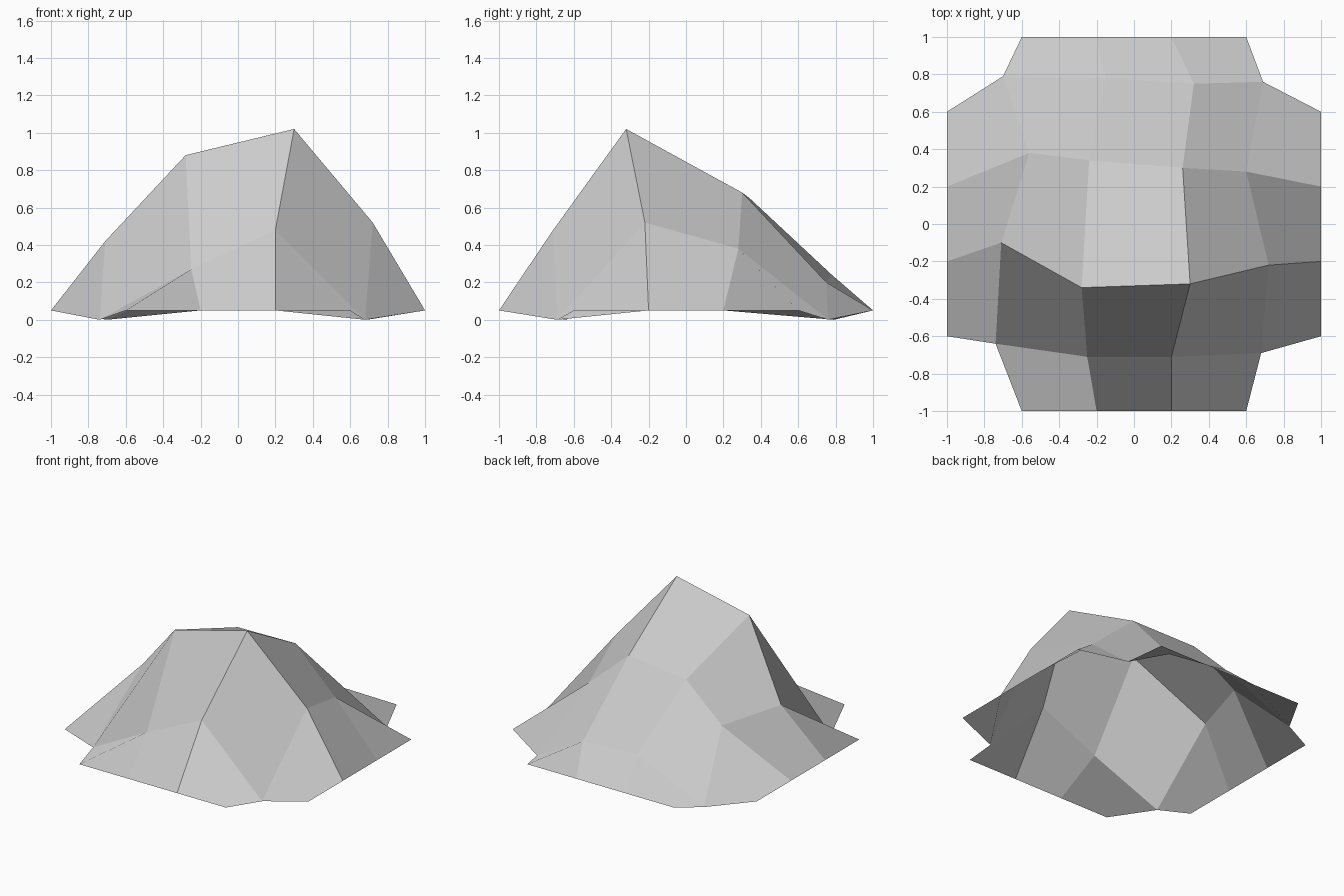
import bpy
import bmesh

cube = bpy.data.objects.get("Cube")
if cube:
    bpy.data.objects.remove(cube, do_unlink=True)


def make_material(name, rgb):
    material = bpy.data.materials.new(name)
    material.use_nodes = True
    colour = (*rgb, 1)
    material.diffuse_color = colour
    for node in material.node_tree.nodes:
        if node.type == "BSDF_PRINCIPLED":
            node.inputs["Base Color"].default_value = colour
    return material


# Inner crags of the mound, in rows from front to back
CRAGS = [
    [(-.74, -.64, 0), (-.25, -.71, .27), (.2, -.71, .48), (.68, -.69, 0)],
    [(-.71, -.1, .42), (-.28, -.34, .88), (.3, -.32, 1.02), (.72, -.22, .52)],
    [(-.56, .38, .41), (-.24, .34, .65), (.26, .3, .68), (.6, .28, .38)],
    [(-.7, .79, 0), (-.15, .78, .24), (.32, .75, .2), (.69, .76, 0)],
]
RIM_HEIGHT = .05
SIDE = len(CRAGS) + 2
LAST = SIDE - 1


def is_corner(column, row):
    return column in (0, LAST) and row in (0, LAST)


def grid_point(column, row):
    """Crags inside, a regular level rim around them."""
    if 0 < column < LAST and 0 < row < LAST:
        return CRAGS[row - 1][column - 1]
    return (2 * column / LAST - 1, 2 * row / LAST - 1, RIM_HEIGHT)


# Open faceted shell: a square grid without its four corner cells
bm = bmesh.new()
points = {}
for row in range(SIDE):
    for column in range(SIDE):
        if not is_corner(column, row):
            points[column, row] = bm.verts.new(grid_point(column, row))

for row in range(LAST):
    for column in range(LAST):
        cell = [(column, row), (column + 1, row),
                (column + 1, row + 1), (column, row + 1)]
        if all(key in points for key in cell):
            face = bm.faces.new([points[key] for key in cell])
            face.smooth = False

mesh = bpy.data.meshes.new("rocky_mound")
bm.to_mesh(mesh)
bm.free()
mesh.materials.append(make_material("stone grey", (.6, .6, .6)))
mound = bpy.data.objects.new("rocky_mound", mesh)
bpy.context.collection.objects.link(mound)
